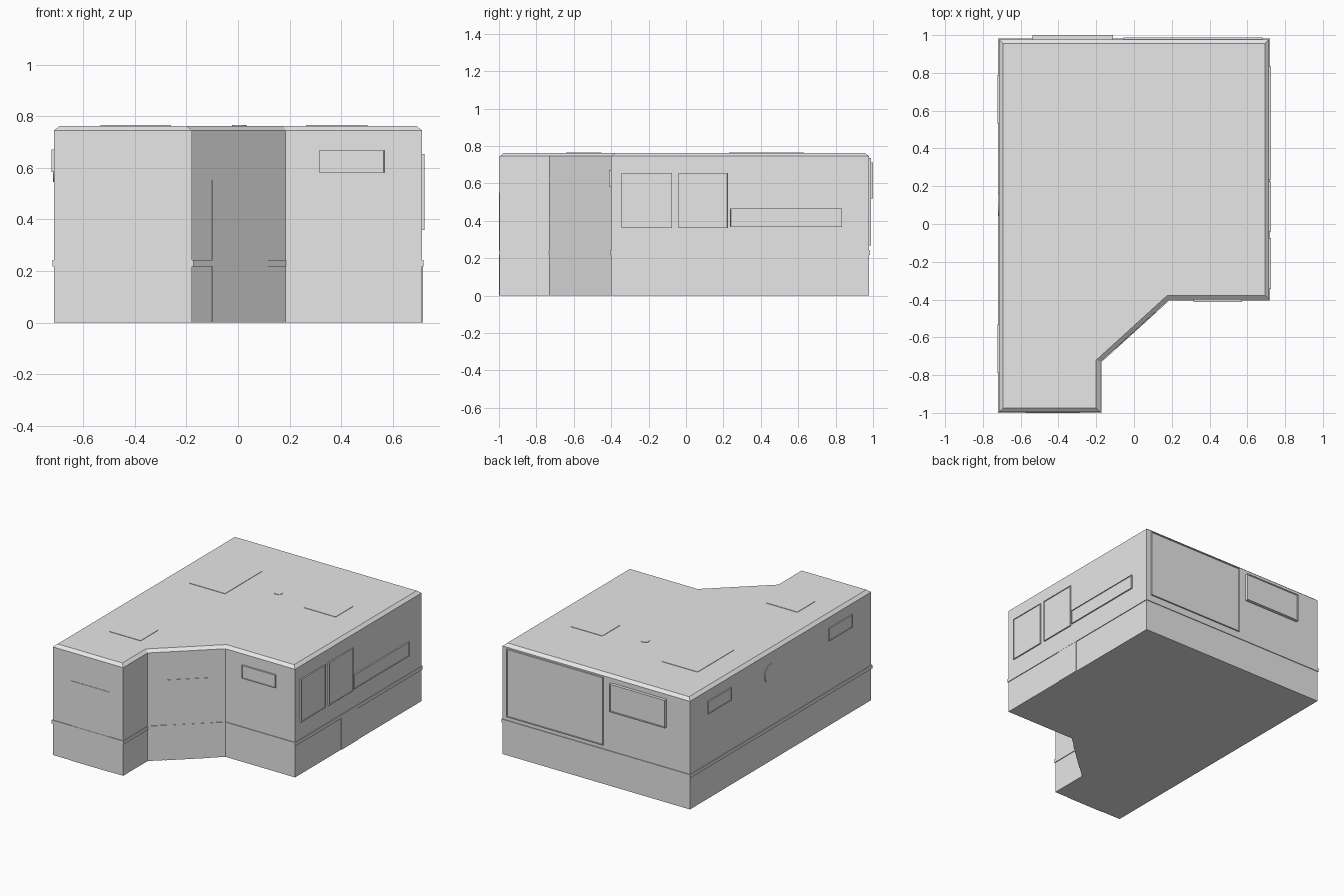
import bpy, bmesh, math
from mathutils import Vector, Matrix

cube = bpy.data.objects.get("Cube")
if cube:
    bpy.data.objects.remove(cube)

grey = bpy.data.materials.new("light_grey")
grey.use_nodes = True
grey.diffuse_color = (0.8, 0.8, 0.8, 1)
grey.node_tree.nodes["Principled BSDF"].inputs["Base Color"].default_value = grey.diffuse_color

LEFT, RIGHT, FRONT, BACK = -0.715, 0.715, -0.996, 0.978
NOTCH_X, NOTCH_Y = 0.185, -0.40
INNER_X, INNER_Y = -0.178, -0.73
EAVE, ROOF = 0.745, 0.763
OUTLINE = [Vector(p) for p in ((LEFT, FRONT), (INNER_X, FRONT), (INNER_X, INNER_Y),
                               (NOTCH_X, NOTCH_Y), (RIGHT, NOTCH_Y), (RIGHT, BACK), (LEFT, BACK))]


def finish(name, bm):
    bmesh.ops.recalc_face_normals(bm, faces=bm.faces)
    mesh = bpy.data.meshes.new(name)
    bm.to_mesh(mesh)
    bm.free()
    mesh.materials.append(grey)
    obj = bpy.data.objects.new(name, mesh)
    bpy.context.collection.objects.link(obj)
    return obj


def offset(points, d):
    """Outline moved outward by d with mitred corners."""
    result = []
    for i, p in enumerate(points):
        a = (p - points[i - 1]).normalized()
        b = (points[(i + 1) % len(points)] - p).normalized()
        na, nb = Vector((a.y, -a.x)), Vector((b.y, -b.x))
        result.append(p + (na + nb) * d / (1 + na.dot(nb)))
    return result


def loft(name, rings):
    """Solid through a stack of (outline, z) rings, capped at both ends."""
    bm = bmesh.new()
    loops = [[bm.verts.new((p.x, p.y, z)) for p in pts] for pts, z in rings]
    for low, high in zip(loops, loops[1:]):
        for i in range(len(low)):
            bm.faces.new((low[i - 1], low[i], high[i], high[i - 1]))
    bm.faces.new(loops[0])
    bm.faces.new(loops[-1])
    return finish(name, bm)


def box(name, matrix, size, rim=0):
    """Plate with its face on local -y; a rim leaves a slightly sunken pane."""
    bm = bmesh.new()
    bmesh.ops.create_cube(bm, size=1, matrix=Matrix.Diagonal((*size, 1)))
    if rim:
        face = [f for f in bm.faces if f.normal.y < -0.9]
        bmesh.ops.inset_region(bm, faces=face, thickness=rim, depth=0)
        bmesh.ops.inset_region(bm, faces=face, thickness=0.001, depth=-0.004)
    bm.transform(matrix)
    return finish(name, bm)


def wall_plate(name, centre, angle, width, z0, z1, depth, rim=0):
    place = Matrix.Translation((*centre, (z0 + z1) / 2)) @ Matrix.Rotation(angle, 4, 'Z')
    return box(name, place, (width, depth * 2, z1 - z0), rim)


def disc(name, matrix, radius, thickness):
    bm = bmesh.new()
    bmesh.ops.create_cone(bm, cap_ends=True, segments=24, radius1=radius, radius2=radius,
                          depth=thickness * 2, matrix=matrix)
    return finish(name, bm)


# Walls with a bevelled roof edge
loft("body", [(OUTLINE, 0), (OUTLINE, EAVE), (offset(OUTLINE, -0.022), ROOF)])

# Thin belt around all walls
belt = offset(OUTLINE, 0.005)
loft("belt_trim", [(belt, 0.218), (belt, 0.242)])

# Doors: front wall and diagonal corner
wall_plate("front_door", (-0.43, FRONT), 0, 0.29, 0, 0.55, 0.003)
slope = math.atan2(NOTCH_Y - INNER_Y, NOTCH_X - INNER_X)
mid = OUTLINE[2].lerp(OUTLINE[3], 0.51)
wall_plate("corner_door", mid, slope, 0.29, 0, 0.553, 0.003)

# Small window on the recessed front wall
wall_plate("recess_window", (0.443, NOTCH_Y), 0, 0.255, 0.58, 0.67, 0.012, 0.006)

# Left wall: two tall windows, one long window, a service panel
quarter = math.pi / 2
for name, y0, y1, z0, z1 in (("left_window_front", -0.345, -0.075, 0.36, 0.655),
                             ("left_window_middle", -0.04, 0.225, 0.36, 0.655),
                             ("left_window_long", 0.235, 0.835, 0.367, 0.465)):
    wall_plate(name, (RIGHT, (y0 + y1) / 2), quarter, y1 - y0, z0, z1, 0.009, 0.006)
wall_plate("service_panel", (RIGHT, 0.19), quarter, 0.175, 0, 0.23, 0.004)

# Back wall: large shutter and a projecting window
wall_plate("back_shutter", (0.312, BACK), 2 * quarter, 0.735, 0.268, 0.735, 0.01, 0.008)
wall_plate("back_window", (-0.325, BACK), 2 * quarter, 0.425, 0.52, 0.712, 0.022, 0.01)

# Right wall: two small windows and a round plate
for name, y in (("right_window_front", -0.66), ("right_window_back", 0.66)):
    wall_plate(name, (LEFT, y), 3 * quarter, 0.255, 0.585, 0.672, 0.008, 0.006)
disc("round_plate", Matrix.Translation((LEFT, 0.105, 0.607)) @ Matrix.Rotation(quarter, 4, 'Y'),
     0.062, 0.004)

# Roof hatches and vent
for name, x, y, w, d in (("hatch_front", -0.413, -0.547, 0.24, 0.19),
                         ("hatch_side", 0.383, 0.44, 0.24, 0.19),
                         ("hatch_large", -0.395, 0.43, 0.27, 0.4)):
    box(name, Matrix.Translation((x, y, ROOF)), (w, d, 0.006))
disc("roof_vent", Matrix.Translation((0.005, 0.435, ROOF)), 0.028, 0.003)
